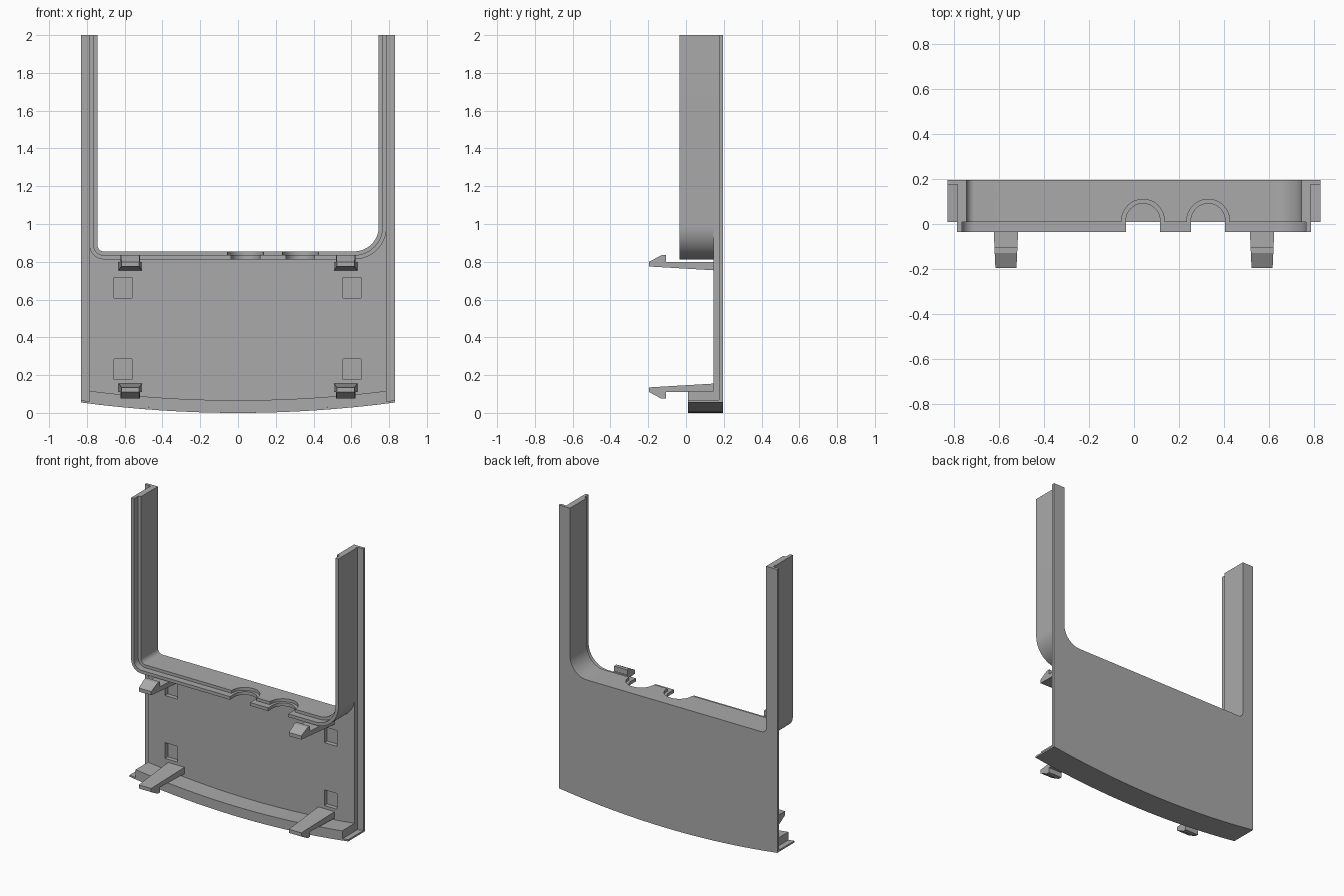
import bpy, bmesh
from math import sin, cos, pi

cube = bpy.data.objects.get("Cube")
if cube:
    bpy.data.objects.remove(cube, do_unlink=True)

grey = bpy.data.materials.new("plain grey")
grey.use_nodes = True
grey.diffuse_color = (0.4, 0.4, 0.4, 1)
grey.node_tree.nodes["Principled BSDF"].inputs["Base Color"].default_value = (0.4, 0.4, 0.4, 1)

HALF, INNER, OPEN = 0.83, 0.785, 0.745   # half widths: skin, inner panel, opening
FLOOR, TOP = 0.855, 2.0
BACK, SKIN, PANEL = 0.195, 0.175, 0.145  # depth layers


def prism(name, outline, axis, lo, hi):
    """Extrude a 2D outline along an axis."""
    def place(p, d):
        return {"x": (d, *p), "y": (p[0], d, p[1]), "z": (*p, d)}[axis]
    bm = bmesh.new()
    a = [bm.verts.new(place(p, lo)) for p in outline]
    b = [bm.verts.new(place(p, hi)) for p in outline]
    bm.faces.new(a)
    bm.faces.new(b[::-1])
    for i in range(len(a)):
        j = (i + 1) % len(a)
        bm.faces.new((a[j], a[i], b[i], b[j]))
    bmesh.ops.recalc_face_normals(bm, faces=bm.faces)
    mesh = bpy.data.meshes.new(name)
    bm.to_mesh(mesh)
    bm.free()
    mesh.materials.append(grey)
    obj = bpy.data.objects.new(name, mesh)
    bpy.context.collection.objects.link(obj)
    return obj


def activate(obj):
    bpy.ops.object.select_all(action="DESELECT")
    obj.select_set(True)
    bpy.context.view_layer.objects.active = obj


def smooth(obj):
    activate(obj)
    bpy.ops.object.shade_smooth_by_angle(angle=0.5)


def cut(obj, cutter):
    activate(obj)
    mod = obj.modifiers.new("cut", "BOOLEAN")
    mod.operation, mod.solver, mod.object = "DIFFERENCE", "EXACT", cutter
    bpy.ops.object.modifier_apply(modifier=mod.name)
    bpy.data.objects.remove(cutter, do_unlink=True)


def arc(cx, cy, r, start, end, n=16):
    return [(cx + r * cos(start + (end - start) * i / n),
             cy + r * sin(start + (end - start) * i / n)) for i in range(n + 1)]


def opening(offset):
    """U-shaped contour, left arm to right arm, with a tight and a wide corner."""
    tight, wide = 0.035, 0.13
    x = OPEN + offset
    return ([(-x, TOP)]
            + arc(-OPEN + tight, FLOOR + tight, tight + offset, pi, 1.5 * pi)
            + arc(OPEN - wide, FLOOR + wide, wide + offset, -pi / 2, 0)
            + [(x, TOP)])


def sweep(half, lift=0.0, n=32):
    """Curved bottom edge, from -half to +half."""
    xs = [half * (2 * i / n - 1) for i in range(n + 1)]
    return [(x, 0.055 * (x / HALF) ** 2 + lift) for x in xs]


def u_panel(name, half, lo, hi):
    outline = sweep(half) + [(half, TOP)] + opening(0)[::-1] + [(-half, TOP)]
    return prism(name, outline, "y", lo, hi)


# Back panel in two layers, the inner one pierced to form pockets
smooth(u_panel("back_skin", HALF, SKIN, BACK))
panel = u_panel("inner_panel", INNER, PANEL, SKIN)
for x in (-0.608, 0.603):
    for z in (0.23, 0.662):
        w, h = 0.048, 0.054
        cut(panel, prism("pocket_cutter", [(x - w, z - h), (x + w, z - h),
                                           (x + w, z + h), (x - w, z + h)],
                         "y", PANEL - 0.05, SKIN + 0.05))
smooth(panel)

# Stepped rim around the opening, with two round cable notches
for name, a, b, front, radius in (("rim_inner", 0, 0.02, 0.01, 0.095),
                                  ("rim_outer", 0.02, 0.042, -0.035, 0.076)):
    rim = prism(name, opening(a) + opening(b)[::-1], "y", front, PANEL)
    for x in (0.04, 0.33):
        shape = arc(x, 0.015, radius, 0, pi, 24) + [(x - radius, -0.1), (x + radius, -0.1)]
        cut(rim, prism("notch_cutter", shape, "z", 0.78, 0.9))
    smooth(rim)

# Curved bottom flange and the rib above it
smooth(prism("bottom_flange", sweep(HALF) + sweep(HALF, 0.012)[::-1], "y", 0.01, SKIN))
smooth(prism("bottom_rib", sweep(INNER, 0.012) + sweep(INNER, 0.067)[::-1], "y", 0.01, PANEL))

# Tapered snap clips: hooks point up at the top and down at the bottom
hook = [(PANEL, 0.755), (PANEL, 0.80), (-0.105, 0.80), (-0.105, 0.835),
        (-0.13, 0.835), (-0.195, 0.80), (-0.195, 0.775)]
for side, x in (("right", -0.57), ("left", 0.57)):
    for level in ("upper", "lower"):
        profile = hook if level == "upper" else [(y, 0.91 - z) for y, z in hook]
        clip = prism(f"{level}_{side}_clip", profile, "x", -1, 1)
        for v in clip.data.vertices:
            v.co.x = x + v.co.x * (0.047 + 0.045 * (v.co.y + BACK))
